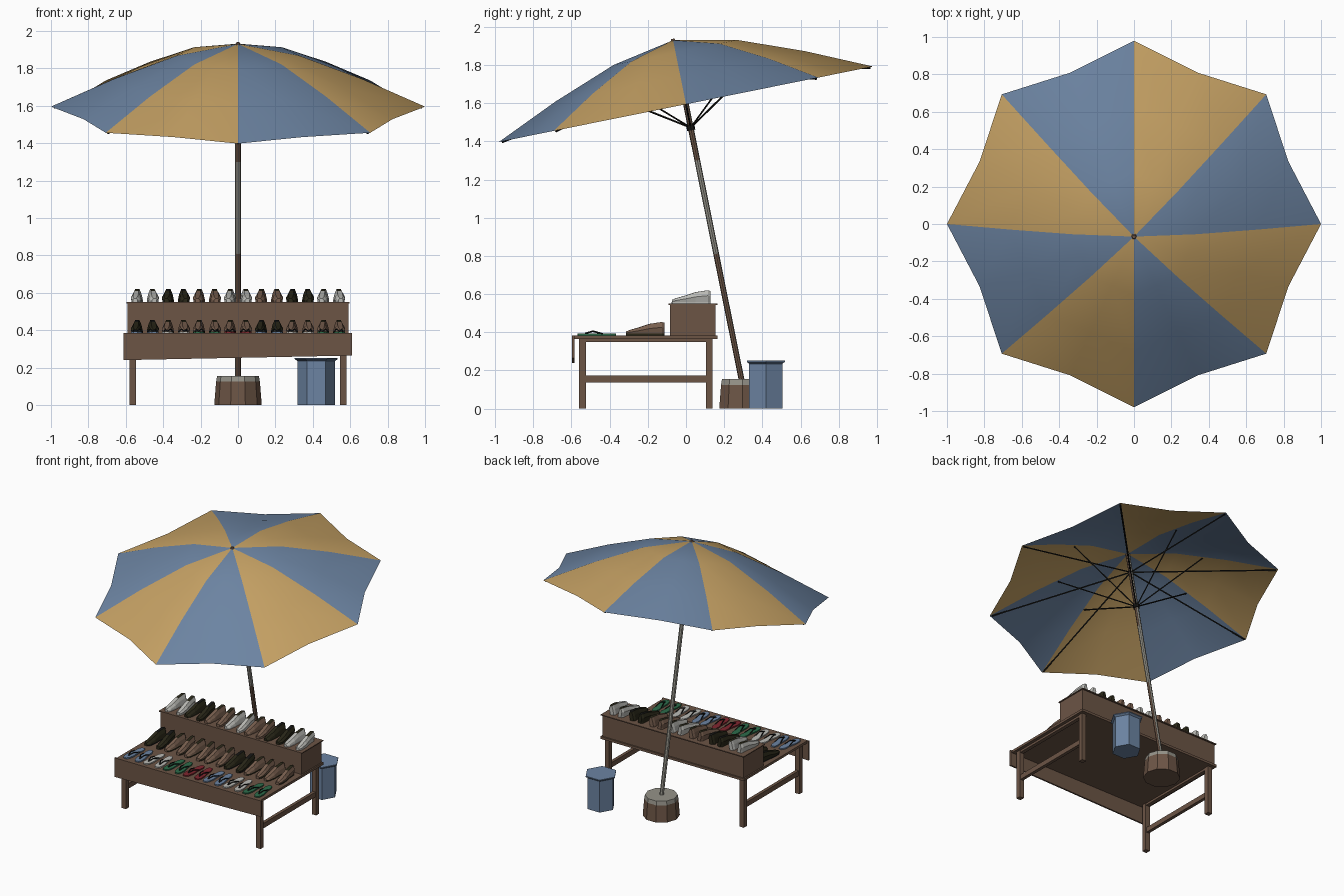
import bpy, bmesh
from math import pi, sin, cos, radians
from mathutils import Matrix, Vector

cube = bpy.data.objects.get("Cube")
if cube:
    bpy.data.objects.remove(cube, do_unlink=True)


def material(name, r, g, b):
    m = bpy.data.materials.new(name)
    m.use_nodes = True
    m.diffuse_color = (r, g, b, 1)
    bsdf = next(n for n in m.node_tree.nodes if n.type == 'BSDF_PRINCIPLED')
    bsdf.inputs["Base Color"].default_value = (r, g, b, 1)
    bsdf.inputs["Roughness"].default_value = 0.8
    return m


BLUE = material("faded_blue", .15, .23, .36)
TAN = material("sandy_yellow", .55, .35, .125)
WOOD = material("wood_brown", .15, .09, .06)
GREY = material("weathered_grey", .30, .29, .25)
DARK = material("dark_olive_leather", .022, .02, .009)
BROWN = material("brown_leather", .19, .115, .077)
WHITE = material("off_white", .50, .50, .47)
GREEN = material("green_rubber", .026, .15, .07)
RED = material("red_rubber", .22, .02, .028)
BLACK = material("black_metal", .008, .008, .007)


def finish(name, bm, mats, rule=None, matrix=None):
    """Turn a bmesh into an object; rule(face) picks the material slot."""
    bmesh.ops.recalc_face_normals(bm, faces=bm.faces[:])
    bm.normal_update()
    if rule:
        for f in bm.faces:
            f.material_index = rule(f)
    mesh = bpy.data.meshes.new(name)
    bm.to_mesh(mesh)
    bm.free()
    for m in mats:
        mesh.materials.append(m)
    ob = bpy.data.objects.new(name, mesh)
    bpy.context.collection.objects.link(ob)
    if matrix:
        ob.matrix_world = matrix
    return ob


def add_loft(bm, rings):
    """Skin equal-length rings of points and cap both ends."""
    rows = [[bm.verts.new(p) for p in ring] for ring in rings]
    n = len(rows[0])
    for a, b in zip(rows, rows[1:]):
        for i in range(n):
            j = (i + 1) % n
            bm.faces.new((a[i], a[j], b[j], b[i]))
    bm.faces.new(rows[0])
    bm.faces.new(rows[-1])


def circle(r, z, n):
    return [(r * cos(2 * pi * i / n), r * sin(2 * pi * i / n), z) for i in range(n)]


def turned(name, profile, n, mats, rule=None, matrix=None):
    bm = bmesh.new()
    add_loft(bm, [circle(r, z, n) for r, z in profile])
    return finish(name, bm, mats, rule, matrix)


def add_rod(bm, a, b, r, n=4):
    a, b = Vector(a), Vector(b)
    turn = (b - a).to_track_quat('Z', 'Y')
    ends = [[p + turn @ Vector(c) for c in circle(r, 0, n)] for p in (a, b)]
    add_loft(bm, ends)


def box(name, lo, hi, mat, shape=None):
    lo, hi = Vector(lo), Vector(hi)
    bm = bmesh.new()
    bmesh.ops.create_cube(bm, size=1)
    for v in bm.verts:
        v.co = (lo + hi) / 2 + v.co * (hi - lo)
        if shape:
            shape(v.co)
    return finish(name, bm, [mat])


# Tilted frame of the parasol: origin at the rim centre, z along the pole
tilt = Matrix.Translation((0, 0, 1.595)) @ Matrix.Rotation(radians(11.4), 4, 'X')

# Canopy: eight panels with a scalloped rim
bm = bmesh.new()
apex = bm.verts.new((0, 0, .342))
rows = []
for r, h, sag in ((.33, .277, .925), (.665, .15, .915), (1, 0, .893)):
    row = []
    for i in range(16):
        k = sag if i % 2 else 1
        row.append(bm.verts.new((r * k * cos(i * pi / 8), r * k * sin(i * pi / 8), h)))
    rows.append(row)
for i in range(16):
    j = (i + 1) % 16
    slot = (i // 2) % 2
    bm.faces.new((apex, rows[0][i], rows[0][j])).material_index = slot
    for a, b in zip(rows, rows[1:]):
        bm.faces.new((a[i], b[i], b[j], a[j])).material_index = slot
canopy = finish("canopy", bm, [BLUE, TAN], None, tilt)
bpy.ops.object.select_all(action='DESELECT')
canopy.select_set(True)
bpy.context.view_layer.objects.active = canopy
bpy.ops.object.shade_smooth_by_angle(angle=radians(30))

# Ribs and stretchers beneath the canopy
bm = bmesh.new()
for i in range(8):
    c, s = cos(i * pi / 4), sin(i * pi / 4)
    add_rod(bm, (0, 0, .18), (.985 * c, .985 * s, -.004), .006)
    add_rod(bm, (0, 0, -.125), (.5 * c, .5 * s, .2), .005)
finish("canopy_ribs", bm, [BLACK], None, tilt)
turned("runner_hub", [(.022, -.14), (.022, -.11)], 8, [BLACK], None, tilt)
turned("finial", [(.016, .335), (.01, .35)], 6, [BROWN], None, tilt)


# Pole, rusted on its sunny side near both ends
def rust(f):
    z = f.calc_center_median().z
    return int((z < -.85 or z > -.3) and f.normal.x - f.normal.y > .3)


turned("pole", [(.015, -1.5), (.015, -.8), (.015, -.3), (.015, .34)], 8, [GREY, WOOD], rust, tilt)

# Weighted base filled with concrete
turned("pole_base", [(.127, 0), (.117, .125), (.112, .155)], 10, [WOOD, GREY],
       lambda f: int(f.calc_center_median().z > .13),
       Matrix.Translation((0, .295, 0)))

# Six-sided bin with a flared lid
turned("bin", [(.1, 0), (.1, .235), (.115, .245), (.115, .252)], 6, [BLUE], None,
       Matrix.Translation((.418, .418, 0)))


# Table
def slant(co):
    if co.z < .3:
        co.z += .012 * co.x / .6


box("table_top", (-.6, -.585, .366), (.6, .165, .384), WOOD)
box("front_apron", (-.613, -.597, .252), (.61, -.585, .384), WOOD, slant)
for side, x in (("right", -.5625), ("left", .5625)):
    for end, y in (("front", -.542), ("back", .122)):
        box(f"{end}_{side}_leg", (x - .018, y - .018, 0), (x + .018, y + .018, .366), WOOD)
    box(f"{side}_stretcher", (x - .012, -.525, .138), (x + .012, .105, .175), WOOD)
    box(f"{side}_top_rail", (x - .014, -.525, .35), (x + .014, .105, .366), WOOD)

# Raised display box
box("display_box", (-.59, -.085, .384), (.59, .155, .543), WOOD)
box("display_shelf", (-.597, -.092, .543), (.597, .165, .55), WOOD)

# Shoe stations from toe to heel: y, half width, height
STATIONS = ((-.102, .012, .02), (-.08, .024, .029), (-.03, .027, .043),
            (.02, .023, .06), (.085, .023, .07), (.1, .014, .066))


def shoe(name, mat, x, y, z, side, sole):
    bm = bmesh.new()
    rings = []
    for sy, w, h in STATIONS:
        lean = side * .1 * h
        rings.append([(-w, sy, 0), (w, sy, 0), (w, sy, .01), (w + lean, sy, h * .6),
                      (w * .5 + lean, sy, h), (-w * .5 + lean, sy, h),
                      (-w + lean, sy, h * .6), (-w, sy, .01)])
    add_loft(bm, rings)

    def rule(f):
        c = f.calc_center_median()
        opening = f.normal.z > .8 and c.y > .03
        return int(opening or (sole and c.z < .008))

    finish(name, bm, [mat, DARK if mat != DARK else BLACK], rule,
           Matrix.Translation((x, y, z)) @ Matrix.Rotation(side * .09, 4, 'Z'))


# Sandal outline from toe to heel: y, half width
OUTLINE = ((-.1, .012), (-.08, .025), (-.04, .029), (.03, .021), (.07, .023), (.1, .012))


def sandal(name, mat, x, y, z, side):
    bm = bmesh.new()
    loop = [(w, sy) for sy, w in OUTLINE] + [(-w, sy) for sy, w in reversed(OUTLINE)]
    add_loft(bm, [[(px, py, h) for px, py in loop] for h in (0, .009)])
    body_faces = len(bm.faces)
    # Thong strap in a V from the toe post
    for s in (-1, 1):
        add_rod(bm, (0, -.06, .01), (s * .014, -.02, .022), .004)
        add_rod(bm, (s * .014, -.02, .022), (s * .022, .03, .008), .004)
    bm.faces.index_update()
    finish(name, bm, [mat, BLACK], lambda f: int(f.index >= body_faces),
           Matrix.Translation((x, y, z)) @ Matrix.Rotation(side * .09, 4, 'Z'))


# Seven pairs in each row, from the model's right to its left
top_row = (WHITE, DARK, BROWN, WHITE, BROWN, DARK, WHITE)
middle_row = (DARK, BROWN, BROWN, BROWN, DARK, BROWN, BROWN)
sandal_row = (BLUE, WHITE, GREEN, RED, BLUE, WHITE, GREEN)
for pair in range(7):
    for side in (-1, 1):
        x = (pair - 3) * .166 + side * .041
        tag = f"{pair + 1}_{'left' if side > 0 else 'right'}"
        shoe(f"top_shoe_{tag}", top_row[pair], x, .028, .55, side, False)
        shoe(f"middle_shoe_{tag}", middle_row[pair], x, -.213, .384, side, True)
        sandal(f"sandal_{tag}", sandal_row[pair], x, -.468, .384, side)
